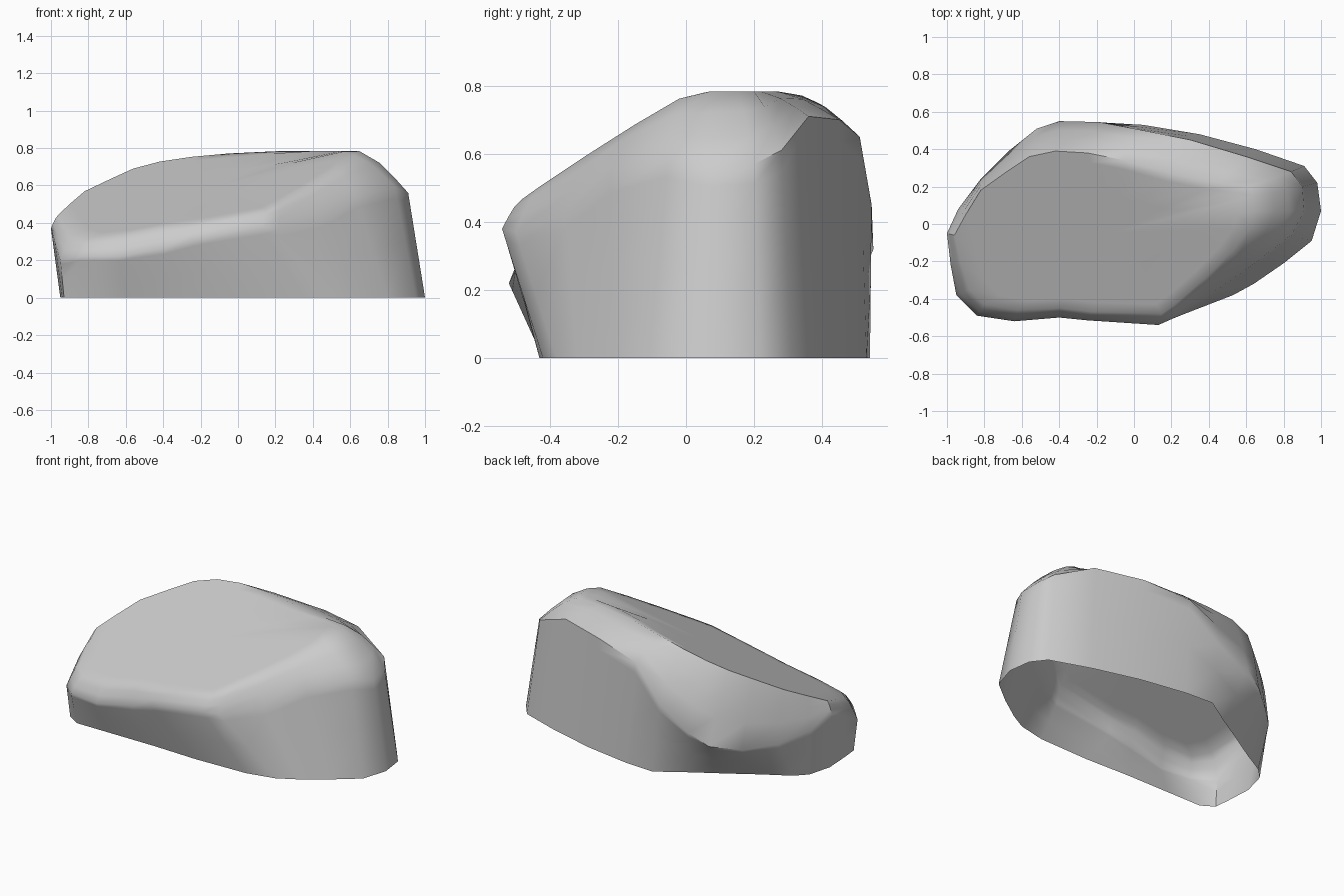
import bpy, bmesh
from mathutils import Vector

if "Cube" in bpy.data.objects:
    bpy.data.objects.remove(bpy.data.objects["Cube"])

# Outlines counter-clockwise from the right end
foot = [(1, .07), (.98, .22), (.91, .31), (.65, .40), (.35, .48), (.05, .53), (-.14, .54), (-.33, .42),
        (-.5, .32), (-.68, .21), (-.84, .12), (-.91, .05), (-.95, -.1), (-.94, -.27), (-.93, -.37),
        (-.85, -.42), (-.6, -.42), (-.3, -.42), (0, -.43), (.35, -.42), (.53, -.38), (.64, -.32),
        (.8, -.21), (.95, -.09)]
waist = [(.91, .07, .56), (.90, .2, .57), (.84, .28, .61), (.6, .36, .71), (.3, .45, .7), (0, .51, .65),
         (-.19, .545, .45), (-.4, .55, .32), (-.52, .51, .25), (-.67, .39, .22), (-.82, .24, .24),
         (-.94, .08, .3), (-1, -.05, .37), (-.98, -.22, .3), (-.95, -.38, .2), (-.84, -.49, .22),
         (-.64, -.52, .22), (-.4, -.5, .26), (-.25, -.515, .31), (.13, -.54, .38), (.22, -.5, .37),
         (.43, -.36, .42), (.63, -.22, .54), (.84, -.06, .59)]
brow = [(.65, .07), (.64, .15), (.62, .2), (.45, .22), (.2, .27), (-.05, .34), (-.25, .38), (-.42, .39),
        (-.56, .36), (-.68, .28), (-.82, .18), (-.9, .05), (-.96, -.06), (-.93, -.2), (-.88, -.35),
        (-.8, -.43), (-.62, -.46), (-.4, -.45), (-.22, -.47), (.15, -.48), (.22, -.43), (.38, -.29),
        (.52, -.15), (.62, -.02)]


def slab(x, y):
    """Tilted top of the rock."""
    return Vector((x, y, min(.783, .637 + .175 * x + .42 * y + .04 * max(0, x))))


f = [Vector((x, y, 0)) for x, y in foot]
w = [Vector(p) for p in waist]
b = [slab(*p) for p in brow]
mid = Vector((-.12, -.05, 0))


def blend(p, q, t, bulge=0):
    return [u.lerp(v, t) + Vector((0, 0, bulge * (v.z - u.z))) for u, v in zip(p, q)]


# Wall, rounded shoulder and slab rings
rings = [f, blend(f, w, .5), blend(f, w, .9), w, blend(w, b, .3, .09), blend(w, b, .6, .13), b]
for t in (.12, .5):
    rings.append([slab(*v.lerp(mid, t).xy) for v in b])

bm = bmesh.new()
vs = [[bm.verts.new(p) for p in r] for r in rings]
n = len(f)
for lo, hi in zip(vs, vs[1:]):
    for i in range(n):
        j = (i + 1) % n
        bm.faces.new((lo[i], lo[j], hi[j], hi[i]))
top = bm.verts.new(slab(mid.x, mid.y))
for i in range(n):
    bm.faces.new((vs[-1][i], vs[-1][(i + 1) % n], top))

me = bpy.data.meshes.new("rock")
bm.to_mesh(me)
bm.free()
rock = bpy.data.objects.new("rock", me)
bpy.context.collection.objects.link(rock)
bpy.context.view_layer.objects.active = rock
rock.select_set(True)
bpy.ops.object.shade_smooth_by_angle(angle=0.7)
